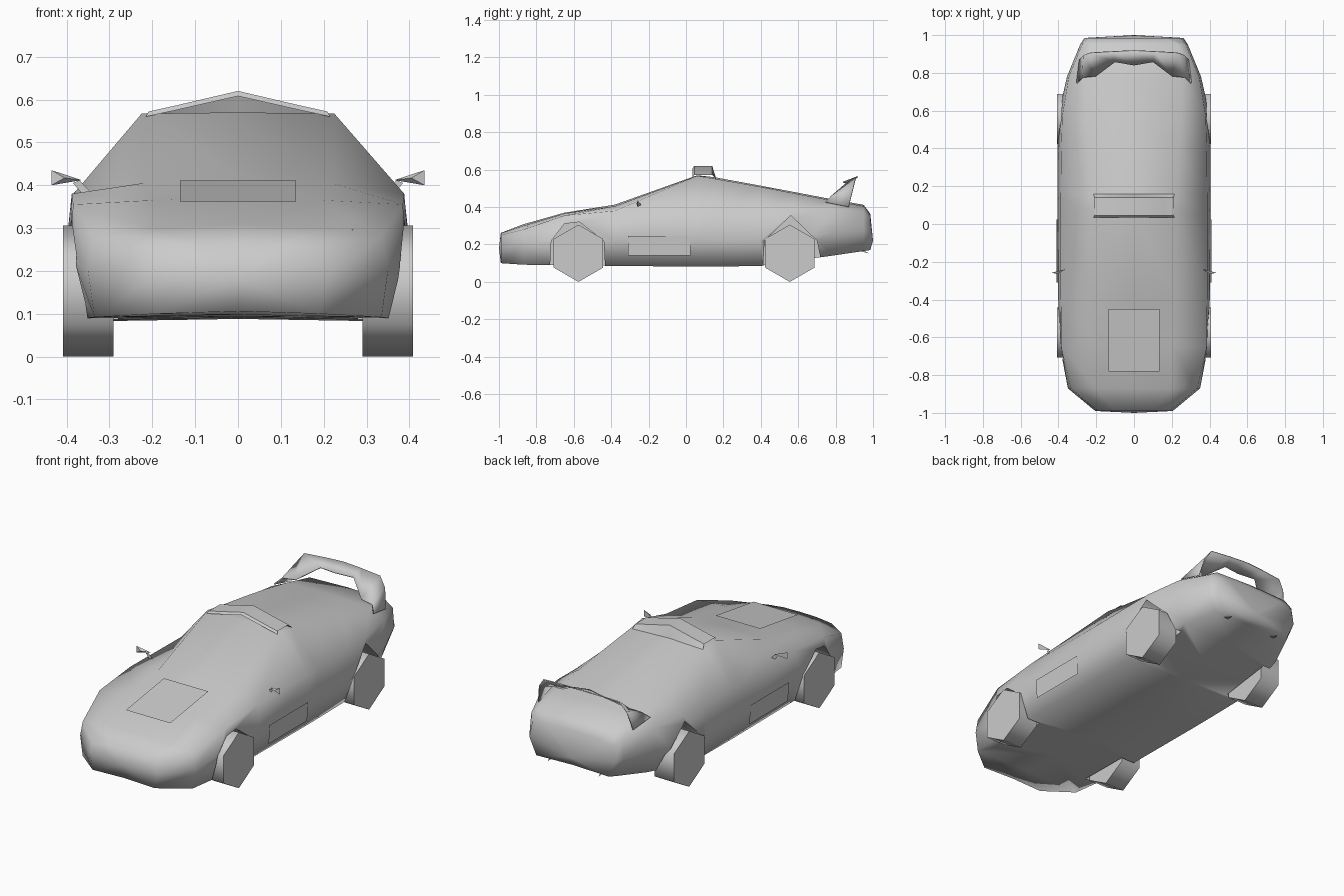
import bpy, bmesh, math

if "Cube" in bpy.data.objects:
    bpy.data.objects.remove(bpy.data.objects["Cube"])


def select(ob):
    bpy.ops.object.select_all(action='DESELECT')
    ob.select_set(True)
    bpy.context.view_layer.objects.active = ob


def smooth_by(ob, angle):
    select(ob)
    bpy.ops.object.shade_smooth_by_angle(angle=math.radians(angle))


def make(name, verts, faces, smooth=None):
    me = bpy.data.meshes.new(name)
    bm = bmesh.new()
    vs = [bm.verts.new(v) for v in verts]
    for f in faces:
        bm.faces.new([vs[i] for i in f])
    bmesh.ops.recalc_face_normals(bm, faces=bm.faces)
    bm.to_mesh(me)
    bm.free()
    ob = bpy.data.objects.new(name, me)
    bpy.context.collection.objects.link(ob)
    if smooth:
        smooth_by(ob, smooth)
    return ob


def prism(name, yz, x0, x1, smooth=None):
    # side-view outline extruded across the car
    n = len(yz)
    verts = [(x, y, z) for x in (x0, x1) for y, z in yz]
    faces = [tuple(range(n)), tuple(range(n, 2 * n))]
    faces += [(i, (i + 1) % n, n + (i + 1) % n, n + i) for i in range(n)]
    return make(name, verts, faces, smooth)


def mirror_x(ob):
    ob.modifiers.new("mirror", 'MIRROR')
    return ob


def strip(name, rows, smooth=None):
    # sheet joining rows of equal length
    m = len(rows[0])
    verts = [p for r in rows for p in r]
    faces = [(i * m + j, i * m + j + 1, (i + 1) * m + j + 1, (i + 1) * m + j)
             for i in range(len(rows) - 1) for j in range(m - 1)]
    return make(name, verts, faces, smooth)


# body: y, floor z, floor half-width, waist x,z, shoulder x,z, roof edge x,z, centre top z
stations = [
    (-0.99, .10, .19, .205, .18, .19, .25, .10, .26, .262),
    (-0.87, .092, .335, .35, .20, .335, .28, .20, .30, .308),
    (-0.65, .088, .36, .392, .22, .385, .355, .20, .365, .37),
    (-0.38, .085, .36, .402, .22, .388, .38, .22, .405, .413),
    (0.06, .082, .36, .405, .22, .388, .375, .225, .567, .57),
    (0.15, .082, .36, .405, .22, .388, .375, .225, .552, .56),
    (0.40, .085, .36, .405, .22, .385, .38, .24, .508, .514),
    (0.57, .11, .355, .402, .23, .38, .385, .25, .475, .482),
    (0.78, .14, .31, .355, .26, .345, .39, .25, .435, .442),
    (0.95, .165, .24, .285, .27, .275, .375, .23, .405, .412),
    (0.985, .17, .22, .262, .26, .245, .34, .17, .36, .365),
]
verts, faces = [], []
for y, zb, xb, xw, zw, xs, zs, xr, zr, zt in stations:
    half = [(xb, zb), (xw, zw), (xs, zs), (xr, zr)]
    ring = [(0, zb + .006)] + half + [(0, zt)] + [(-x, z) for x, z in reversed(half)]
    verts += [(x, y, z) for x, z in ring]
n = 10
for s in range(len(stations) - 1):
    for i in range(n):
        j = (i + 1) % n
        faces.append((s * n + i, s * n + j, (s + 1) * n + j, (s + 1) * n + i))
last = (len(stations) - 1) * n
verts += [(0, -1.0, .18), (0, 1.0, .22)]
for i in range(n):
    j = (i + 1) % n
    faces += [(i, j, len(verts) - 2), (last + i, last + j, len(verts) - 1)]
body = make("car_body", verts, faces)

# wheel arches
arches = {"front_arch": [(-.73, .03), (-.72, .22), (-.65, .31), (-.57, .32), (-.44, .22), (-.43, .03)],
          "rear_arch": [(.41, .03), (.42, .22), (.56, .355), (.70, .22), (.74, .03)]}
for name, outline in arches.items():
    for s in (1, -1):
        cutter = prism(name, outline, s * .28, s * .6)
        cutter.hide_render = True
        mod = body.modifiers.new(name, 'BOOLEAN')
        mod.operation = 'DIFFERENCE'
        mod.solver = 'EXACT'
        mod.object = cutter
        select(body)
        bpy.ops.object.modifier_apply(modifier=mod.name)
        bpy.data.objects.remove(cutter)
smooth_by(body, 84)

# six-sided wheels
for name, y in (("front_wheel", -.575), ("rear_wheel", .555)):
    hexagon = [(y + .153 * math.sin(k * math.pi / 3), .153 + .153 * math.cos(k * math.pi / 3)) for k in range(6)]
    mirror_x(prism(name, hexagon, .29, .408, 65))

# roof scoop: peaked lid open to the front and closed onto the roof behind
strip("roof_scoop", [[(x, .035, zf - .012), (x * .97, .045, zf), (x * .97, .14, zf), (x, .16, zb)]
                     for x, zf, zb in ((-.215, .572, .55), (-.15, .586, .552), (0, .62, .556),
                                       (.15, .586, .552), (.215, .572, .55))], 40)

# arched rear wing with broad legs
wing_half = [((.30, .745, .425), (.285, .87, .40)),
             ((.27, .775, .455), (.265, .895, .50)),
             ((.20, .785, .46), (.23, .908, .55)),
             ((.10, .86, .525), (.11, .915, .557)),
             ((0, .842, .53), (0, .92, .56))]
rows = wing_half + [tuple((-x, y, z) for x, y, z in r) for r in reversed(wing_half[:-1])]
wing = strip("rear_wing", rows, 60)
wing.modifiers.new("thickness", 'SOLIDIFY').thickness = .006

# bonnet and door panels
strip("bonnet_panel", [[(-.135, -.78, .362), (.135, -.78, .362)], [(-.135, -.45, .411), (.135, -.45, .411)]])
mirror_x(strip("door_panel", [[(.402, -.31, .14), (.402, .025, .14)], [(.409, -.31, .245), (.409, .025, .245)]]))

# door mirrors on short stalks
mirror_x(make("door_mirror", [(.435, -.258, .435), (.435, -.258, .40), (.365, -.24, .412), (.405, -.265, .417)],
              [(0, 1, 3), (1, 2, 3), (2, 0, 3), (0, 1, 2)]))
mirror_x(make("mirror_stalk", [(.345, -.25, .385), (.36, -.25, .375), (.385, -.25, .405), (.37, -.25, .412)],
              [(0, 1, 2, 3)]))

# bonnet pins and exhaust tips
mirror_x(prism("bonnet_pin", [(-.85, .285), (-.83, .285), (-.83, .30), (-.85, .297)], .262, .268))
mirror_x(make("exhaust_tip", [(.14, .93, .165), (.17, .93, .165), (.155, .98, .152), (.155, .93, .18)],
              [(0, 1, 2), (1, 3, 2), (3, 0, 2), (0, 1, 3)]))
